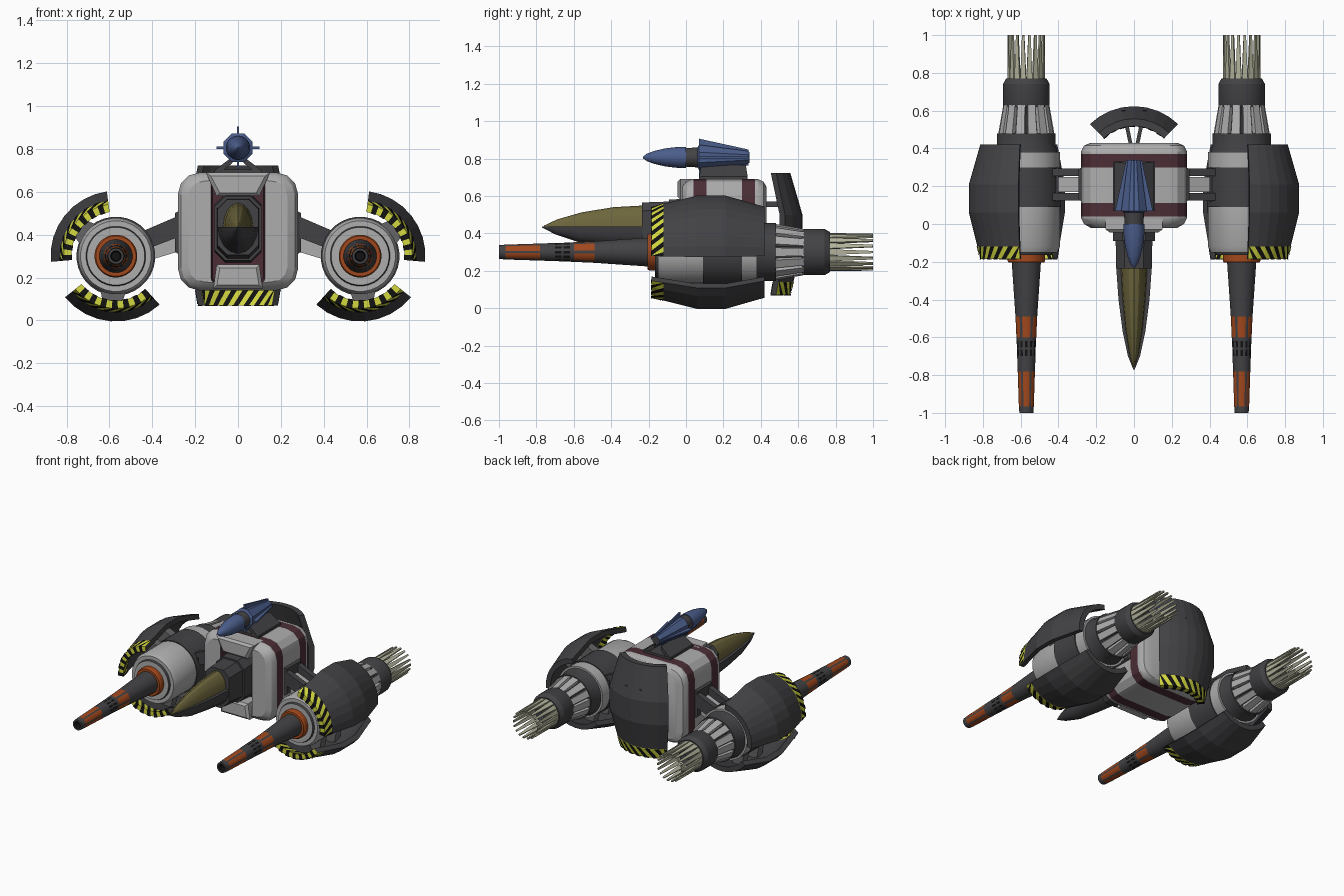
import bpy, bmesh, math
from mathutils import Matrix, Vector

if "Cube" in bpy.data.objects:
    bpy.data.objects.remove(bpy.data.objects["Cube"])

COLOURS = [("dark_grey", (.055, .055, .06)), ("light_grey", (.42, .42, .42)), ("maroon", (.07, .027, .036)),
           ("orange", (.36, .065, .012)), ("hazard_yellow", (.65, .68, .05)), ("black", (.006, .006, .006)),
           ("blue", (.07, .11, .26)), ("olive_glass", (.15, .13, .045)), ("exhaust_beige", (.45, .45, .33)),
           ("mid_grey", (.13, .13, .135))]
MATS = []
for n, c in COLOURS:
    m = bpy.data.materials.new(n)
    m.diffuse_color = (*c, 1)
    m.use_nodes = True
    m.node_tree.nodes["Principled BSDF"].inputs["Base Color"].default_value = m.diffuse_color
    MATS.append(m)
DARK, LIGHT, MAROON, ORANGE, YELLOW, BLACK, BLUE, OLIVE, BEIGE, MID = range(10)


def loft(bm, rings, rule=0, caps=(0, 0)):
    """Skin closed rings of points; rule(i, k) or a number gives the colour."""
    vs = [[bm.verts.new(p) for p in r] for r in rings]
    n = len(rings[0])
    for i in range(len(vs) - 1):
        for k in range(n):
            f = bm.faces.new((vs[i][k], vs[i][(k + 1) % n], vs[i + 1][(k + 1) % n], vs[i + 1][k]))
            f.material_index = rule(i, k) if callable(rule) else rule
    for r, c in ((vs[0], caps[0]), (vs[-1], caps[1])):
        if c is not None:
            bm.faces.new(r).material_index = c


def lathe(bm, prof, seg, rule=0, caps=(0, 0)):
    ang = [2 * math.pi * (k + .5) / seg for k in range(seg)]
    loft(bm, [[(r * math.cos(a), y, r * math.sin(a)) for a in ang] for y, r in prof], rule, caps)


def beam(bm, a, b, mat):
    """Box tapering between two ends (x, y0, y1, z0, z1)."""
    loft(bm, [[(x, y0, z0), (x, y1, z0), (x, y1, z1), (x, y0, z1)] for x, y0, y1, z0, z1 in (a, b)], mat, (mat, mat))


def spokes(bm, n, a, b, mat, off=0):
    """Ring of blades along y; ends are (y, r_in, r_out, half_width)."""
    for j in range(n):
        rot = Matrix.Rotation(2 * math.pi * j / n + off, 3, 'Y')
        loft(bm, [[rot @ Vector(p) for p in ((r0, y, -w), (r1, y, -w), (r1, y, w), (r0, y, w))]
                  for y, r0, r1, w in (a, b)], mat, (mat, mat))


def finish(name, bm, M=Matrix(), smooth=True):
    bm.transform(M)
    bmesh.ops.recalc_face_normals(bm, faces=bm.faces)
    for f in bm.faces:
        f.smooth = smooth
    for e in bm.edges:
        e.smooth = len(e.link_faces) == 2 and e.calc_face_angle(0) < math.radians(28)
    me = bpy.data.meshes.new(name)
    bm.to_mesh(me)
    bm.free()
    for m in MATS:
        me.materials.append(m)
    ob = bpy.data.objects.new(name, me)
    bpy.context.collection.objects.link(ob)


def part(name, build, M=Matrix(), smooth=True):
    bm = bmesh.new()
    build(bm)
    finish(name, bm, M, smooth)


def both(name, build, M=Matrix(), smooth=True):
    for s, side in ((1, "left"), (-1, "right")):
        part(side + "_" + name, build, Matrix.Diagonal((s, 1, 1, 1)) @ M, smooth)


# curved armour plate with hazard band at its front end
def armour(bm, a0, a1, n=8, stripes=7):
    outer = [(-.185, .244), (-.12, .26), (.06, .305), (.21, .305), (.42, .245)]
    prof = outer + [(t, r - .036) for t, r in reversed(outer)]
    pt = lambda t, r, a: (r * math.cos(a), t, r * math.sin(a))
    a0, a1 = math.radians(a0), math.radians(a1)
    loft(bm, [[pt(t, r, a0 + (a1 - a0) * i / n) for t, r in prof] for i in range(n + 1)],
         lambda i, k: YELLOW if k in (0, 8, 9) else DARK)
    step = (a1 - a0) / stripes
    path = [(-.12, .263, 1), (-.188, .247, 0), (-.188, .205, 0), (-.12, .221, 1)]
    for j in range(-1, stripes + 1):
        cl = lambda a: min(max(a, a0), a1)
        rows = [[pt(t, r, cl(a0 + (j + sh * .9 + e) * step)) for e in (0, .5)] for t, r, sh in path]
        for p, q in zip(rows, rows[1:]):
            if (Vector(p[0]) - Vector(p[1])).length + (Vector(q[0]) - Vector(q[1])).length > .004:
                f = bm.faces.new([bm.verts.new(v) for v in (p[0], p[1], q[1], q[0])])
                f.material_index = BLACK
    bmesh.ops.dissolve_degenerate(bm, edges=bm.edges, dist=1e-5)


ENG = Matrix.Translation((.57, 0, .3))


# engine pods
def engine_body(bm):
    prof = [(-.165, .09), (-.165, .135), (-.15, .14), (-.15, .165), (-.12, .178), (.09, .178), (.09, .184), (.3, .184),
            (.3, .178), (.38, .178), (.38, .165), (.42, .155), (.48, .155)]
    lathe(bm, prof, 32, lambda i, k: DARK if i in (1, 5, 6, 7) or i > 9 else LIGHT)


def gun(bm):
    prof = [(-.96, .02), (-1, .025), (-1, .037), (-.965, .04), (-.78, .046), (-.7, .049), (-.665, .05), (-.655, .05),
            (-.62, .052), (-.6, .053), (-.49, .058), (-.2, .078)]
    lathe(bm, prof, 24, lambda i, k: ORANGE if i in (3, 9) and k % 4 < 3 else
          BLACK if i in (0,) or (i in (5, 7) and k % 2) else DARK, (BLACK, 0))


def nozzle(bm):
    lathe(bm, [(.45, .1), (.62, .085), (.62, .12), (.635, .125), (.74, .125), (.77, .108), (.77, .085), (.72, .08)], 24)
    spokes(bm, 14, (.47, .122, .15, .024), (.63, .1, .122, .02), LIGHT)


both("engine_body", engine_body, ENG)
both("engine_collar", lambda bm: lathe(bm, [(-.16, .1), (-.195, .1), (-.205, .094), (-.205, .06)], 32, ORANGE, (ORANGE, ORANGE)), ENG)
both("gun_barrel", gun, ENG)
both("engine_nozzle", nozzle, ENG)
both("exhaust_spikes", lambda bm: spokes(bm, 18, (.74, .086, .1, .0165), (1, .09, .1, .006), BEIGE), ENG, False)
both("upper_armour", lambda bm: armour(bm, -5, 82), ENG, False)
both("lower_armour", lambda bm: armour(bm, 228, 321), ENG, False)


def brackets(bm):
    for a in (38, 274.5):
        rot = Matrix.Rotation(-math.radians(a), 3, 'Y')
        for y in (.03, .2):
            loft(bm, [[rot @ Vector((r, y + dy, dz)) for dy, dz in ((0, -w), (.06, -w), (.06, w), (0, w))]
                      for r, w in ((.16, .06), (.275, .03))], MID, (MID, MID))


both("armour_brackets", brackets, ENG, False)


# arms joining hull and engines
def arms(bm):
    beam(bm, (.25, .17, .25, .33, .45), (.45, .17, .25, .27, .37), LIGHT)
    for y in (.125, .255):
        beam(bm, (.25, y, y + .04, .4, .5), (.46, y, y + .04, .32, .41), DARK)
    beam(bm, (.4, .12, .3, .27, .4), (.44, .12, .3, .25, .38), DARK)
    beam(bm, (.26, .11, .31, .3, .52), (.295, .13, .29, .32, .5), DARK)


both("wing_arm", arms, smooth=False)


# main hull: rounded box section lofted along y, with a recessed front
def section(y, hw, hz, rad, zc=.415, n=3):
    pts = []
    for q, (sx, sz) in enumerate(((1, 1), (-1, 1), (-1, -1), (1, -1))):
        for j in range(n + 1):
            a = math.pi / 2 * (q + j / n)
            pts.append((sx * (hw - rad) + rad * math.cos(a), y, zc + sz * (hz - rad) + rad * math.sin(a)))
    return pts


def hull(bm):
    st = [(.07, .12, .23, .02), (-.02, .125, .24, .02), (-.02, .23, .235, .07), (.0, .265, .26, .09), (.03, .28, .275, .1),
          (.04, .28, .275, .1), (.11, .28, .275, .1), (.3, .28, .275, .1), (.37, .28, .275, .1),
          (.385, .28, .275, .1), (.415, .265, .26, .09), (.43, .23, .235, .07)]
    loft(bm, [section(*s) for s in st], lambda i, k: MAROON if i in (0, 5, 7) else LIGHT, (MAROON, LIGHT))


def pads(bm):
    for z0, z1, w0, w1 in ((.58, .69, .1, .15), (.15, .26, .115, .1)):
        loft(bm, [[(-w0 * s, y, z0 + d), (w0 * s, y, z0 + d), (w1 * s, y, z1 - d), (-w1 * s, y, z1 - d)]
                  for y, s, d in ((.07, 1, 0), (-.03, 1, 0), (-.045, .85, .015))], LIGHT, (LIGHT, LIGHT))


part("hull", hull)
part("hull_front_pads", pads, smooth=False)
part("cockpit_collar", lambda bm: loft(bm, [section(*s, n=1) for s in (
    (.08, .11, .16, .05, .43), (-.09, .11, .15, .05, .43), (-.09, .097, .14, .045, .43), (-.235, .095, .13, .045, .435))]), smooth=False)

# nose: dark lower hull with olive canopy; stations are y, half width, top, bottom
NOSE = [(-.77, .004, .442, .432), (-.7, .032, .475, .395), (-.57, .06, .512, .352), (-.4, .082, .54, .33), (-.22, .095, .55, .31)]
part("nose_hull", lambda bm: loft(bm, [[(w * math.cos(a), y, .437 + (.437 - b) * math.sin(a)) for a in
     [math.pi * (1 + k / 8) for k in range(9)]] for y, w, t, b in NOSE]))
part("canopy", lambda bm: loft(bm, [[(.75 * w * math.cos(a), y + .012, .435 + (t - .435) * math.sin(a)) for a in
     [math.pi * k / 8 for k in range(9)]] for y, w, t, b in NOSE], OLIVE, (OLIVE, OLIVE)))

# blue pod on top
POD = Matrix.Translation((0, 0, .806))
part("pod_nose", lambda bm: lathe(bm, [(-.23, .004), (-.21, .02), (-.17, .035), (-.11, .049), (-.05, .056), (0, .057)],
                                  20, BLUE, (BLUE, BLUE)), POD)
part("pod_collar", lambda bm: lathe(bm, [(-.005, .05), (.075, .055)], 20), POD)
part("pod_tail", lambda bm: lathe(bm, [(.06, .055), (.07, .073), (.33, .037), (.34, .03)], 8, BLUE, (BLUE, DARK)), POD, False)
part("pod_fins", lambda bm: spokes(bm, 4, (.07, .02, .1, .005), (.335, .02, .042, .005), BLUE), POD, False)


def mount(bm):
    beam(bm, (-.11, .08, .33, .66, .705), (.11, .08, .33, .66, .705), DARK)
    for s in (1, -1):
        beam(bm, (s * .025, .08, .32, .735, .765), (s * .11, .07, .33, .67, .7), DARK)


part("pod_mount", mount, smooth=False)

# tail shield: same plate stood upright behind the hull
TAIL = Matrix(((0, 0, 1.1, 0), (1.1, 0, 0, .288), (0, 1.08, 0, .27), (0, 0, 0, 1)))
part("tail_shield", lambda bm: armour(bm, -44, 44), TAIL, False)


def tail_struts(bm):
    for s in (1, -1):
        for z in (.3, .54):
            loft(bm, [[(s * x - .01, y, z), (s * x + .01, y, z), (s * x + .01, y, z + .03), (s * x - .01, y, z + .03)]
                      for x, y in ((.015, .41), (.055, .6))], DARK)


part("tail_struts", tail_struts, smooth=False)
